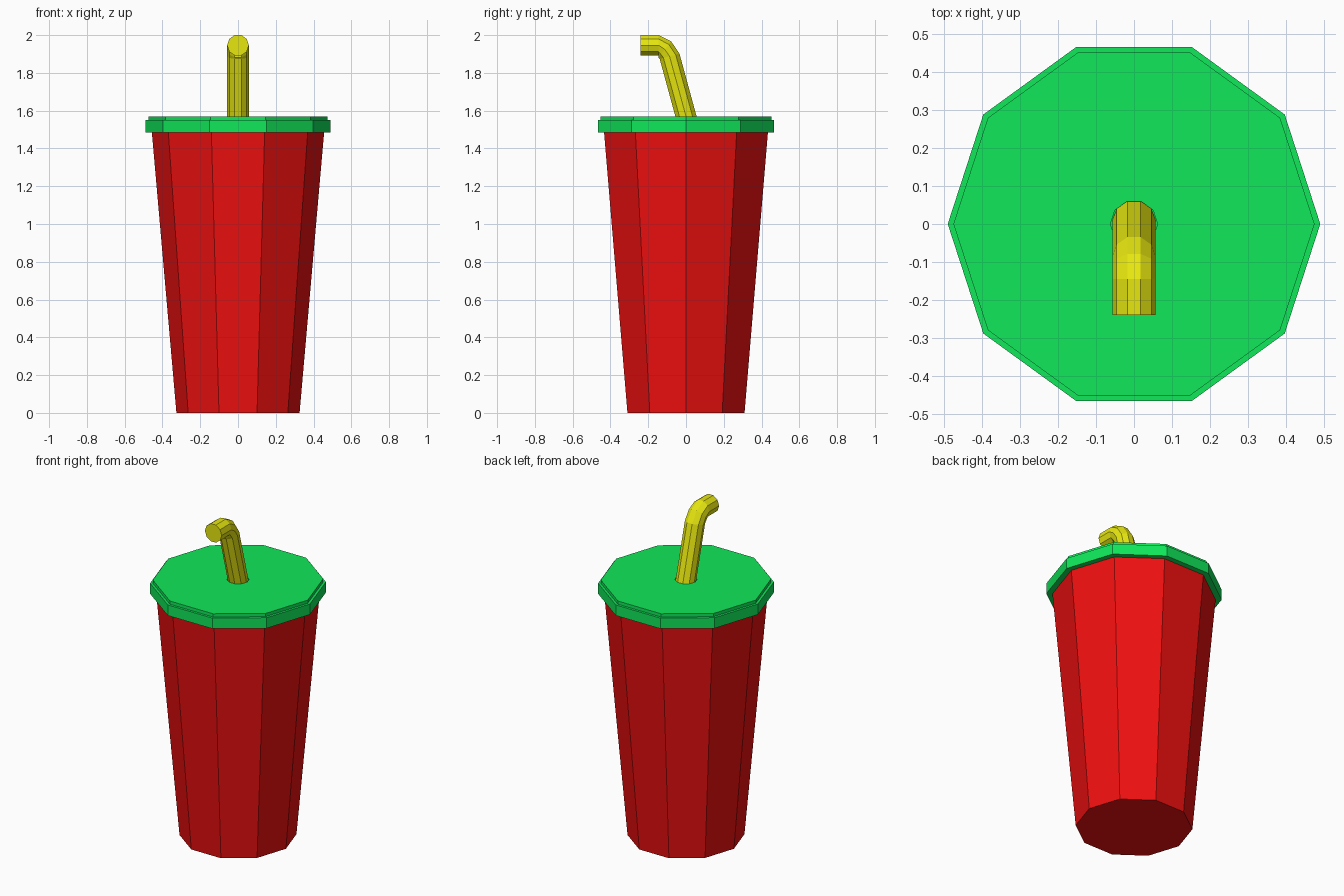
import bpy, bmesh
from math import cos, sin, pi, radians
from mathutils import Vector

if "Cube" in bpy.data.objects:
    bpy.data.objects.remove(bpy.data.objects["Cube"])

SIDES = 10


def material(name, rgb):
    m = bpy.data.materials.new(name)
    m.diffuse_color = (*rgb, 1)
    m.use_nodes = True
    m.node_tree.nodes["Principled BSDF"].inputs["Base Color"].default_value = m.diffuse_color
    return m


def loft(name, rings, mat, cap_start=True, cap_end=True):
    """Skin ten-sided rings given as (radius, y, z, tilt in degrees about x)."""
    bm = bmesh.new()
    loops = []
    for r, y, z, tilt in rings:
        t = radians(tilt)
        loop = []
        for i in range(SIDES):
            a = 2 * pi * i / SIDES
            v = r * sin(a)
            loop.append(bm.verts.new(Vector((r * cos(a), y + v * cos(t), z + v * sin(t)))))
        loops.append(loop)
    for lo, hi in zip(loops, loops[1:]):
        for i in range(SIDES):
            j = (i + 1) % SIDES
            bm.faces.new((lo[i], lo[j], hi[j], hi[i]))
    if cap_start:
        bm.faces.new(loops[0][::-1])
    if cap_end:
        bm.faces.new(loops[-1])
    me = bpy.data.meshes.new(name)
    bm.to_mesh(me)
    bm.free()
    me.materials.append(mat)
    ob = bpy.data.objects.new(name, me)
    bpy.context.collection.objects.link(ob)
    return ob


red = material("red", (0.87, 0.005, 0.005))
green = material("green", (0.005, 0.8, 0.1))
yellow = material("yellow", (0.8, 0.8, 0.005))

# Tapered cup
loft("cup", [(0.326, 0, 0, 0), (0.456, 0, 1.485, 0)], red, cap_end=False)

# Stepped lid with a shallow straw hole
lid_profile = [(0.455, 1.485), (0.49, 1.485), (0.49, 1.55), (0.475, 1.55),
               (0.475, 1.57), (0.062, 1.57), (0.062, 1.54)]
loft("lid", [(r, 0, z, 0) for r, z in lid_profile], green, cap_start=False)

# Leaning straw, bent towards the front
R = 0.057
loft("straw", [(R, 0.008, 1.54, 15), (R, -0.087, 1.888, 15),
               (R, -0.112, 1.924, 52), (R, -0.145, 1.946, 90),
               (R, -0.24, 1.946, 90)], yellow)
